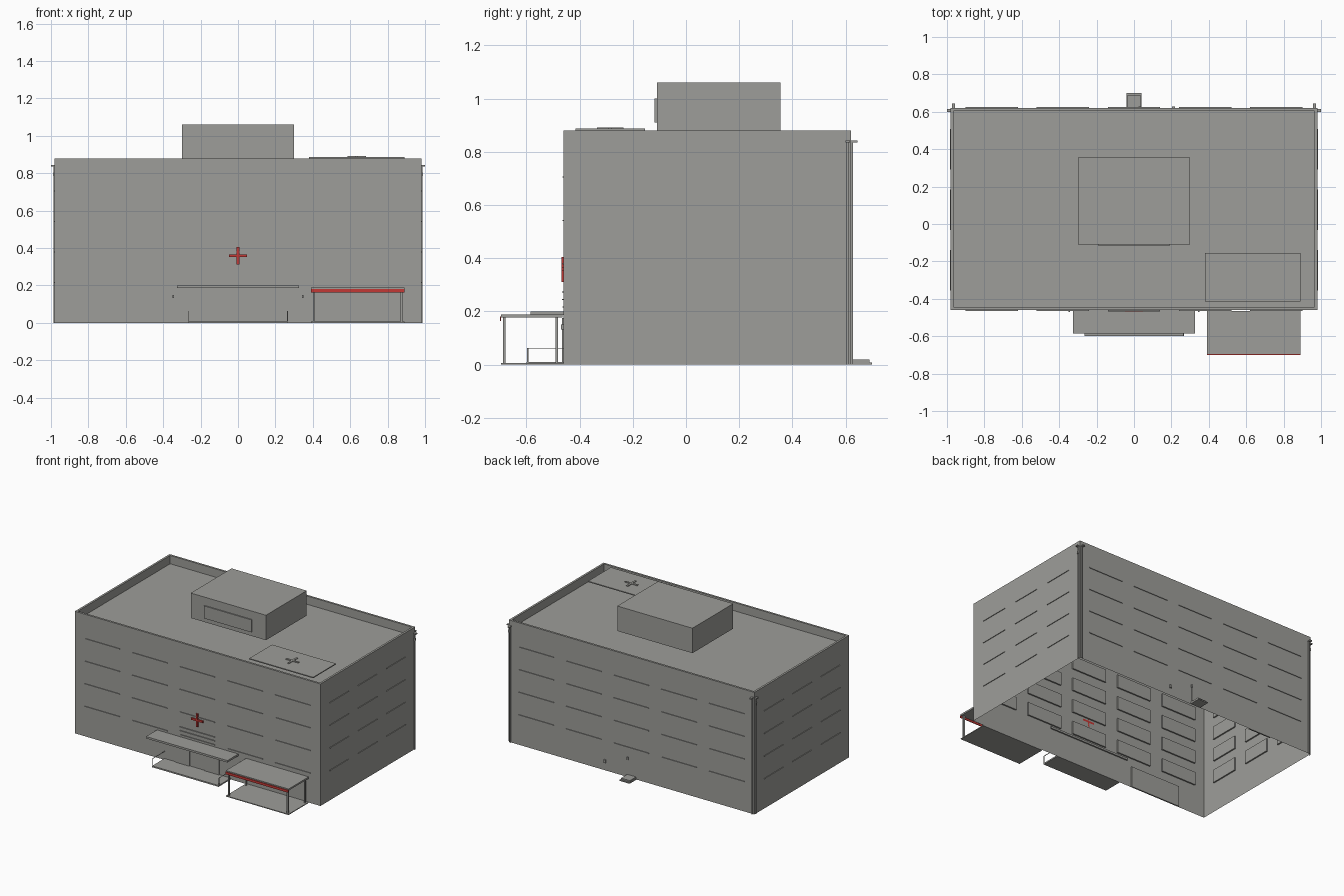
import bpy, bmesh
from mathutils import Vector

cube = bpy.data.objects.get("Cube")
if cube:
    bpy.data.objects.remove(cube, do_unlink=True)


def material(name, rgb):
    m = bpy.data.materials.new(name)
    m.use_nodes = True
    m.diffuse_color = (*rgb, 1)
    m.node_tree.nodes["Principled BSDF"].inputs["Base Color"].default_value = (*rgb, 1)
    return m


GREY = material("concrete grey", (0.34, 0.34, 0.32))
RED = material("signal red", (0.55, 0.04, 0.035))


def finish(name, bm, mat):
    me = bpy.data.meshes.new(name)
    bm.to_mesh(me)
    bm.free()
    me.materials.append(mat)
    ob = bpy.data.objects.new(name, me)
    bpy.context.scene.collection.objects.link(ob)
    return ob


def boxes(name, spans, mat=GREY):
    """One object from boxes given as ((x0, x1), (y0, y1), (z0, z1))."""
    bm = bmesh.new()
    for span in spans:
        lo, hi = (Vector([f(s) for s in span]) for f in (min, max))
        verts = bmesh.ops.create_cube(bm, size=1)["verts"]
        for v in verts:
            v.co = (lo + hi) / 2 + v.co * (hi - lo)
    return finish(name, bm, mat)


# Main dimensions
X, FRONT, BACK, TOP, ROOF = 0.98, -0.46, 0.62, 0.88, 0.82
RECESS, SILL = 0.01, 0.005
COLUMNS = [(c - 0.14, c + 0.14) for c in (-0.76, -0.38, 0, 0.38, 0.76)]
BAYS = [(c - 0.108, c + 0.108) for c in (-0.247, 0.077, 0.4)]
FLOORS = [(0.218 + 0.163 * i, 0.308 + 0.163 * i) for i in range(4)]


def wall(name, ends, columns, place, inward, doors=()):
    """Sheet wall whose window and door cells are pushed inwards."""
    holes = [(c, f) for c in columns for f in FLOORS] + list(doors)
    us = sorted({*ends, *(u for h in holes for u in h[0])})
    zs = sorted({0, TOP, *(z for h in holes for z in h[1])})
    bm = bmesh.new()
    grid = [[bm.verts.new(place(u, z)) for z in zs] for u in us]
    pushed = []
    for i in range(len(us) - 1):
        for j in range(len(zs) - 1):
            f = bm.faces.new((grid[i][j], grid[i + 1][j], grid[i + 1][j + 1], grid[i][j + 1]))
            if f.normal.length == 0:
                f.normal_update()
            if f.normal.dot(inward) > 0:
                f.normal_flip()
            u, z = (us[i] + us[i + 1]) / 2, (zs[j] + zs[j + 1]) / 2
            if any(a[0] < u < a[1] and b[0] < z < b[1] for a, b in holes):
                pushed.append(f)
    new = bmesh.ops.extrude_face_region(bm, geom=pushed)["geom"]
    bmesh.ops.translate(bm, vec=inward * RECESS,
                        verts=[g for g in new if isinstance(g, bmesh.types.BMVert)])
    finish(name, bm, GREY)


# Four walls with recessed windows, garage opening and back door
wall("front_wall", (-X, X), COLUMNS, lambda u, z: (u, FRONT, z), Vector((0, 1, 0)),
     [((-0.76, -0.36), (0, 0.15))])
wall("back_wall", (-X, X), COLUMNS, lambda u, z: (u, BACK, z), Vector((0, -1, 0)),
     [((-0.64, -0.46), (0, 0.17))])
for side, s in (("left", 1), ("right", -1)):
    wall(side + "_wall", (FRONT, BACK), BAYS, lambda u, z: (s * X, u, z), Vector((-s, 0, 0)))

# Window sills
sills = []
for z, _ in FLOORS:
    h = (z - 0.004, z)
    for c in COLUMNS:
        sills += [(c, (FRONT - SILL, FRONT + RECESS), h), (c, (BACK - RECESS, BACK + SILL), h)]
    for b in BAYS:
        sills += [((s * (X - RECESS), s * (X + SILL)), b, h) for s in (-1, 1)]
boxes("window_sills", sills)

# Roof deck and parapet
T = 0.015
boxes("roof_deck", [((-X + T, X - T), (FRONT + T, BACK - T), (ROOF - 0.01, ROOF))])
bm = bmesh.new()
rings = []
for inset, z in ((0, TOP), (T, TOP), (T, ROOF)):
    a, f, b = X - inset, FRONT + inset, BACK - inset
    rings.append([bm.verts.new((x, y, z)) for x, y in ((-a, f), (a, f), (a, b), (-a, b))])
for r, q in zip(rings, rings[1:]):
    for i in range(4):
        k = (i + 1) % 4
        bm.faces.new((r[i], r[k], q[k], q[i]))
finish("parapet", bm, GREY)

# Rooftop plant room and its front panel
boxes("plant_room", [((-0.3, 0.3), (-0.11, 0.355), (TOP, 1.06))])
boxes("plant_room_panel", [((-0.19, 0.19), (-0.118, -0.11), (0.91, 1.0))])


def plus(name, x, arms, thick, mat, place):
    boxes(name, [place((x - a, x + a), b) for a, b in ((arms, thick), (thick, arms))], mat)


# Landing pad with raised cross
boxes("landing_pad", [((0.38, 0.89), (-0.415, -0.155), (TOP, 0.887))])
plus("landing_pad_cross", 0.635, 0.05, 0.007, GREY,
     lambda xs, w: (xs, (-0.285 - w, -0.285 + w), (0.887, 0.892)))

# Red wall cross and sign slats
plus("wall_cross", 0, 0.047, 0.007, RED,
     lambda xs, w: (xs, (FRONT - 0.009, FRONT), (0.358 - w, 0.358 + w)))
boxes("sign_slats", [((-0.14, 0.14), (FRONT - 0.007, FRONT), (z, z + 0.004))
                     for z in (0.243, 0.27)])

# Main entrance
boxes("entrance_canopy", [((-0.325, 0.325), (-0.585, FRONT + 0.01), (0.186, 0.2))])
boxes("entrance_platform", [((-0.265, 0.265), (-0.6, FRONT), (0, 0.01))])
boxes("entrance_doors", [((c - 0.057, c + 0.057), (FRONT - 0.006, FRONT), (0.01, 0.175))
                         for c in (-0.118, 0.116)])
rails = []
for x in (-0.265, 0.263):
    w = (x, x + 0.003)
    rails += [(w, (-0.595, FRONT), (0.06, 0.063)),
              (w, (-0.598, -0.592), (0, 0.063))]
boxes("entrance_rails", rails)
boxes("wall_lamps", [((x - 0.004, x + 0.004), (FRONT - 0.01, FRONT), (0.132, 0.15))
                     for x in (-0.345, 0.345)])

# Vehicle shelter
boxes("shelter_floor", [((0.39, 0.89), (-0.695, -0.465), (0, 0.006))])
boxes("shelter_roof", [((0.39, 0.89), (-0.695, -0.465), (0.176, 0.188))])
boxes("shelter_posts", [((x - 0.005, x + 0.005), (y - 0.005, y + 0.005), (0, 0.178))
                        for x in (0.405, 0.875) for y in (-0.683, -0.486)])
boxes("shelter_trim", [((0.39, 0.89), (-0.7, -0.695), (0.163, 0.18))], RED)

# Back step, conduit and meter box
boxes("back_step", [((-0.035, 0.035), (BACK, 0.69), (0, 0.018)),
                    ((-0.04, 0.04), (BACK, 0.7), (0, 0.008))])
boxes("back_conduit", [((0.027, 0.033), (BACK, BACK + 0.005), (0.02, 0.14)),
                       ((0.025, 0.037), (BACK, BACK + 0.008), (0.125, 0.145))])
boxes("meter_box", [((0.203, 0.219), (BACK, BACK + 0.008), (0.055, 0.078))])

# Downpipes and spouts at the back corners
pipes, spouts = [], []
for s in (-1, 1):
    pipes += [((s * 0.961, s * 0.969), (BACK, BACK + 0.008), (0, 0.84)),
              ((s * X, s * (X + 0.006)), (0.604, 0.612), (0, 0.84))]
    spouts += [((s * 0.957, s * 0.973), (BACK, 0.645), (0.835, 0.843)),
               ((s * X, s * 1.0), (0.6, 0.616), (0.835, 0.843)),
               ((s * X, s * 0.99), (0.602, 0.614), (0.785, 0.805))]
boxes("downpipes", pipes)
boxes("roof_spouts", spouts)
